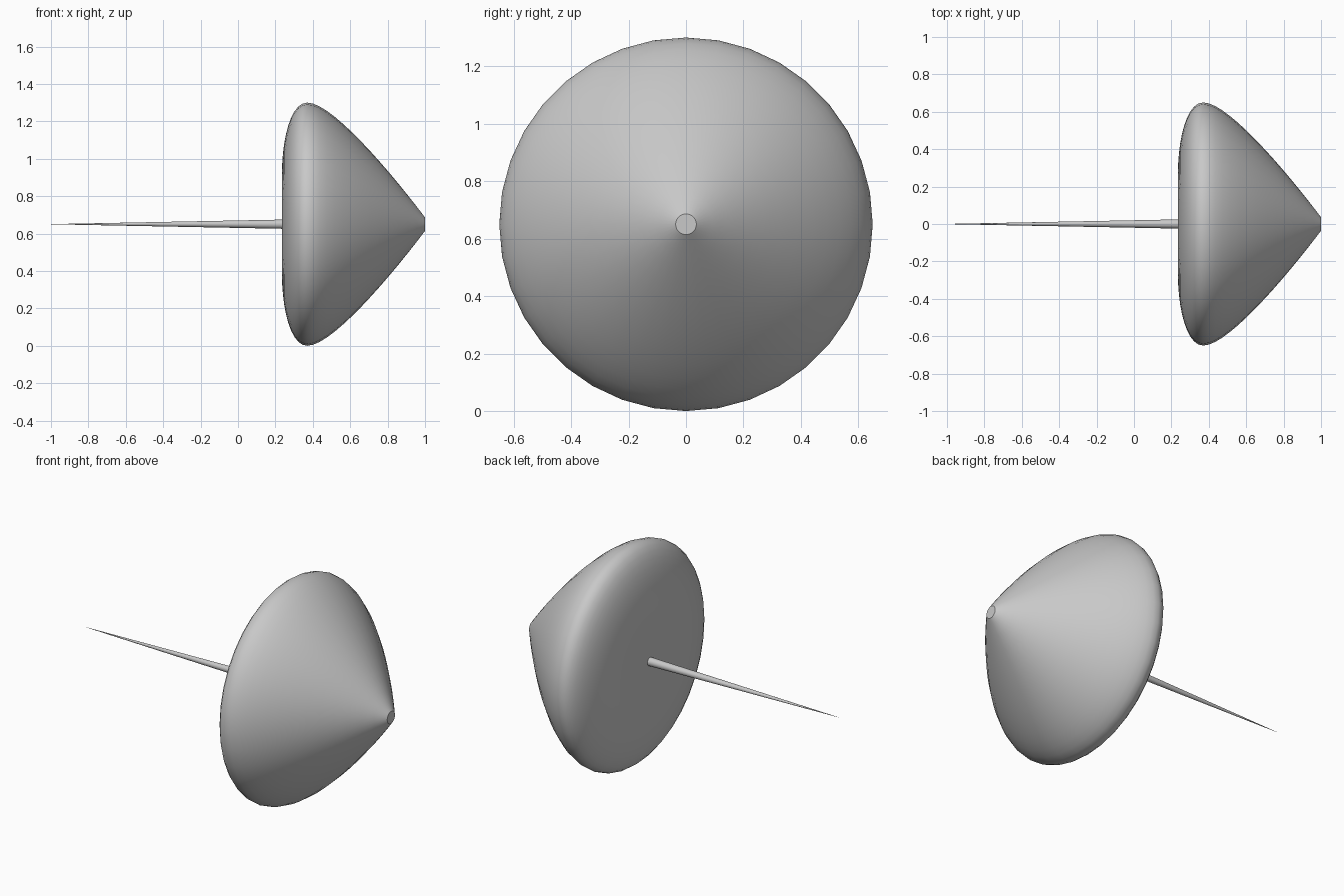
import bpy, bmesh, math
from mathutils import Matrix, Vector

cube = bpy.data.objects.get("Cube")
if cube:
    bpy.data.objects.remove(cube, do_unlink=True)

AXIS_Z = 0.65
grey = bpy.data.materials.new("plain grey")
grey.use_nodes = True
colour = (0.58, 0.58, 0.58, 1)
grey.diffuse_color = colour
grey.node_tree.nodes["Principled BSDF"].inputs["Base Color"].default_value = colour


def bezier(points, steps):
    """Sample a cubic curve given as four (x, radius) points."""
    a, b, c, d = (Vector(p) for p in points)
    result = []
    for i in range(steps + 1):
        t = i / steps
        u = 1 - t
        result.append(a * u**3 + b * 3 * u * u * t + c * 3 * u * t * t + d * t**3)
    return result


def lathe(name, profile, sides):
    """Turn (x, radius) points around the x axis, closing both ends."""
    bm = bmesh.new()
    rings = []
    for x, r in profile:
        ring = []
        for k in range(sides):
            a = math.tau * k / sides
            ring.append(bm.verts.new((x, r * math.sin(a), AXIS_Z + r * math.cos(a))))
        rings.append(ring)
    for p, q in zip(rings, rings[1:]):
        for k in range(sides):
            n = (k + 1) % sides
            bm.faces.new((p[k], p[n], q[n], q[k]))
    bm.faces.new(rings[0])
    bm.faces.new(rings[-1])
    bmesh.ops.recalc_face_normals(bm, faces=bm.faces)
    mesh = bpy.data.meshes.new(name)
    bm.to_mesh(mesh)
    bm.free()
    mesh.materials.append(grey)
    obj = bpy.data.objects.new(name, mesh)
    bpy.context.collection.objects.link(obj)
    bpy.ops.object.select_all(action="DESELECT")
    obj.select_set(True)
    bpy.context.view_layer.objects.active = obj
    bpy.ops.object.shade_smooth_by_angle(angle=math.radians(35))
    return obj


# Rounded body: flat back, full rim, tapering to a small flat nose
back = bezier([(0.235, 0.27), (0.235, 0.45), (0.28, 0.65), (0.37, 0.65)], 10)
nose = bezier([(0.37, 0.65), (0.5, 0.65), (0.8, 0.30), (1.0, 0.036)], 14)
lathe("spinning_body", back + nose[1:], 36)

# Long needle shaft, running into the body
lathe("needle_shaft", [(-1.0, 0.0005), (0.26, 0.025)], 24)
